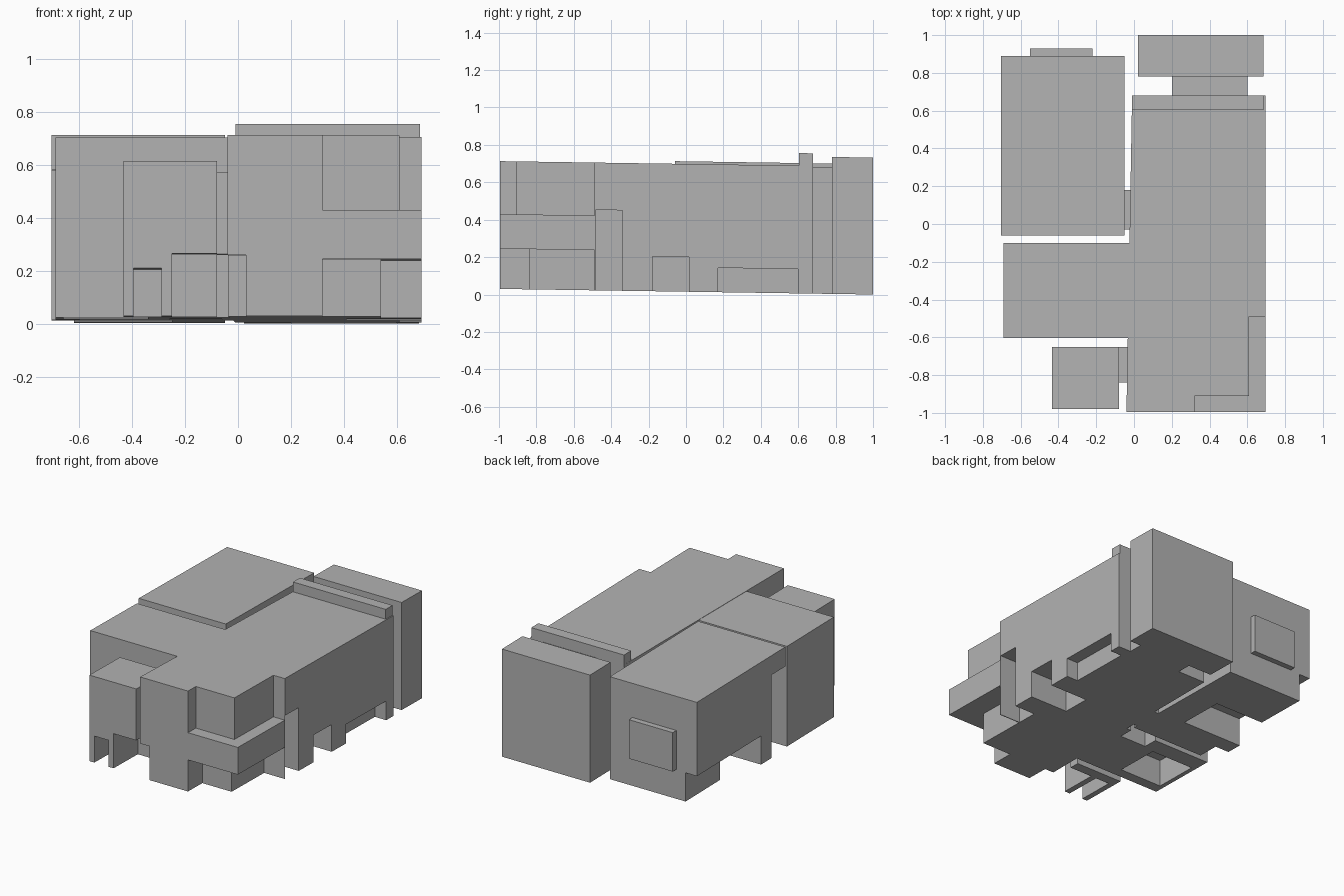
import bpy
import bmesh

if "Cube" in bpy.data.objects:
    bpy.data.objects.remove(bpy.data.objects["Cube"])

GREY = (0.45, 0.45, 0.45, 1)
mat = bpy.data.materials.new("plain grey")
mat.use_nodes = True
mat.diffuse_color = GREY
mat.node_tree.nodes["Principled BSDF"].inputs["Base Color"].default_value = GREY

BASE = 0.015   # underside height before the slight tilt
LOW = -0.1     # cutters reach below the underside
TILT = -0.015  # the whole block leans down towards the back


def block(name, x, y, z):
    """Axis-aligned box from three ranges, sheared by the tilt."""
    bm = bmesh.new()
    bmesh.ops.create_cube(bm, size=1)
    for v in bm.verts:
        v.co = [r[0] if c < 0 else r[1] for c, r in zip(v.co, (x, y, z))]
        v.co.z += TILT * v.co.y
    mesh = bpy.data.meshes.new(name)
    bm.to_mesh(mesh)
    bm.free()
    mesh.materials.append(mat)
    ob = bpy.data.objects.new(name, mesh)
    bpy.context.collection.objects.link(ob)
    return ob


def carve(ob, cuts):
    """Subtract boxes from a block and bake the result."""
    cutters = []
    for cut in cuts:
        cutter = block("cutter", *cut)
        cutter.hide_render = True
        mod = ob.modifiers.new("notch", 'BOOLEAN')
        mod.operation, mod.solver, mod.object = 'DIFFERENCE', 'EXACT', cutter
        cutters.append(cutter)
    graph = bpy.context.evaluated_depsgraph_get()
    mesh = bpy.data.meshes.new_from_object(ob.evaluated_get(graph))
    ob.modifiers.clear()
    ob.data = mesh
    for cutter in cutters:
        bpy.data.objects.remove(cutter)


# Long main block with stepped front corner and openings along its side
main = block("main_block", (-0.03, 0.695), (-0.995, 0.68), (BASE, 0.698))
for v in main.data.vertices:
    if v.co.x < 0:
        v.co.x = -0.04 if v.co.y < 0 else -0.01
carve(main, [
    ((0.32, 0.8), (-1.1, -0.91), (0.415, 0.9)),
    ((0.61, 0.8), (-1.05, -0.49), (0.415, 0.95)),
    ((0.32, 0.8), (-1.15, -0.84), (LOW, 0.23)),
    ((0.54, 0.85), (-1.2, -0.49), (LOW - 0.01, 0.23)),
    ((0.54, 0.9), (-0.485, -0.34), (LOW, 0.445)),
    ((0.41, 0.8), (-0.18, 0.015), (LOW, 0.2)),
    ((0.61, 0.8), (0.17, 0.6), (LOW, 0.145)),
    ((-0.1, 0.03), (-1.1, -0.84), (LOW, 0.245)),
])

# Raised wall, neck and end block at the back
block("roof_ridge", (-0.01, 0.688), (0.605, 0.68), (0.69, 0.765))
block("rear_neck", (0.2, 0.6), (0.67, 0.79), (BASE, 0.69))
block("rear_block", (0.022, 0.685), (0.78, 1.0), (BASE, 0.747))

# Wing on the right side, hollowed underneath
wing = block("side_wing", (-0.69, -0.02), (-0.603, -0.1), (BASE, 0.696))
carve(wing, [
    ((-0.66, -0.34), (-0.53, -0.22), (LOW, 0.2)),
    ((-0.26, -0.06), (-0.2, 0), (LOW, 0.2)),
])

# Rear side block with recessed lower wall and panel
side = block("rear_side_block", (-0.705, -0.05), (-0.06, 0.89), (BASE, 0.712))
carve(side, [
    ((-0.8, -0.62), (0.2, 1.0), (LOW, 0.21)),
    ((-0.9, -0.25), (0.2, 0.52), (LOW - 0.02, 0.21)),
    ((-0.8, -0.6), (-0.2, 0.09), (LOW, 0.58)),
])
block("rear_panel", (-0.55, -0.22), (0.88, 0.928), (0.215, 0.48))
block("side_bridge", (-0.06, 0.0), (-0.03, 0.18), (BASE, 0.6))

# Small front block standing on posts
front = block("front_small_block", (-0.433, -0.08), (-0.98, -0.65), (BASE, 0.6))
carve(front, [
    ((-0.25, 0.1), (-1.1, -0.72), (LOW, 0.25)),
    ((-0.395, -0.29), (-1.1, -0.72), (LOW, 0.195)),
])
block("front_bridge", (-0.09, -0.03), (-0.84, -0.65), (0.25, 0.56))
